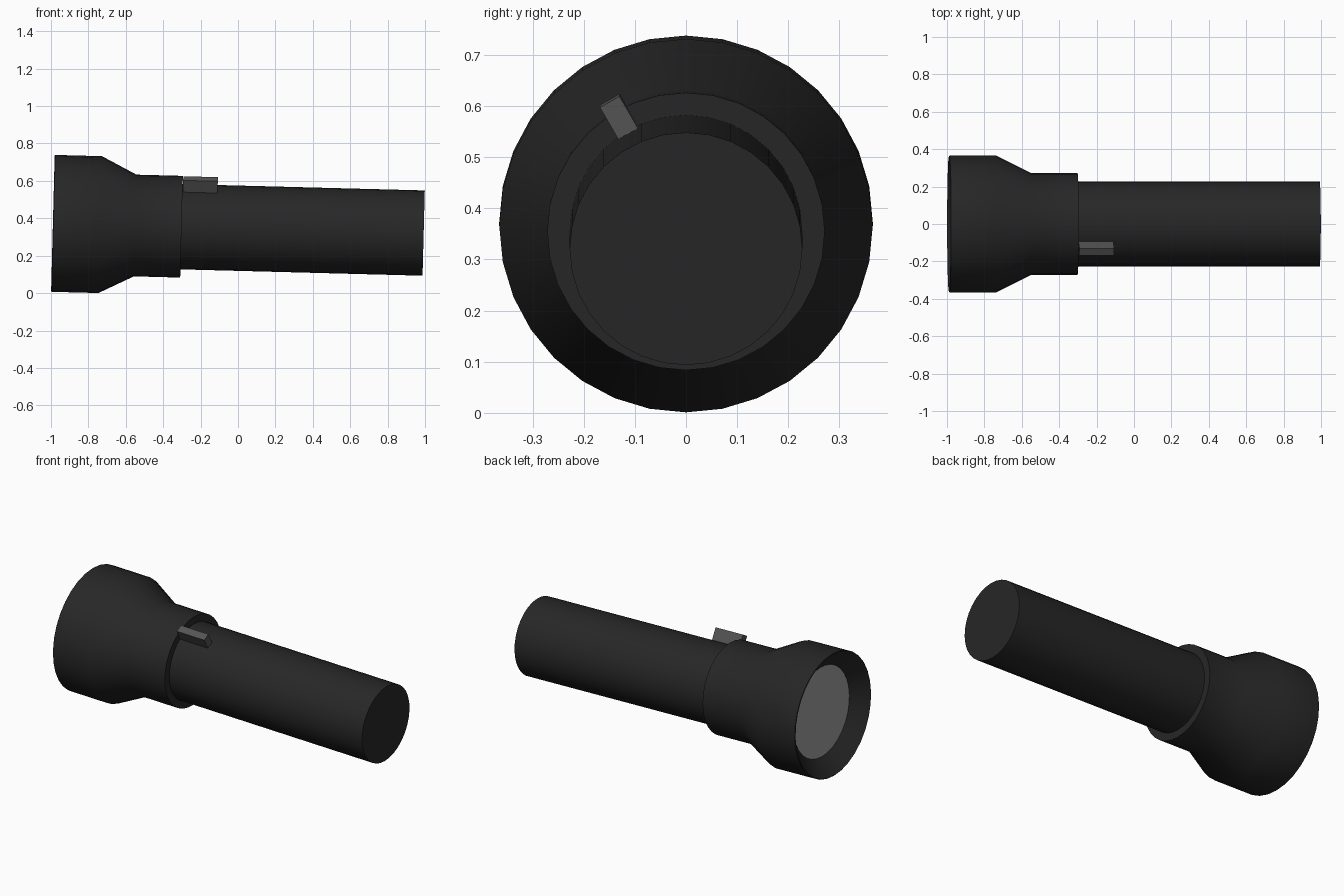
import bpy, bmesh, math
from mathutils import Matrix

if "Cube" in bpy.data.objects:
    bpy.data.objects.remove(bpy.data.objects["Cube"])

SIDES = 32
# the whole torch rests on its head rim, so its axis dips slightly towards +x
TILT = Matrix.Translation((0, 0, 0.347)) @ Matrix.Rotation(math.radians(1.5), 4, 'Y')


def material(name, value):
    m = bpy.data.materials.new(name)
    m.diffuse_color = (value, value, value, 1)
    m.use_nodes = True
    m.node_tree.nodes["Principled BSDF"].inputs["Base Color"].default_value = m.diffuse_color
    return m


def finish(name, bm, mat, angle):
    bmesh.ops.recalc_face_normals(bm, faces=bm.faces)
    mesh = bpy.data.meshes.new(name)
    bm.to_mesh(mesh)
    bm.free()
    mesh.transform(TILT)
    mesh.materials.append(mat)
    ob = bpy.data.objects.new(name, mesh)
    bpy.context.collection.objects.link(ob)
    bpy.ops.object.select_all(action='DESELECT')
    ob.select_set(True)
    bpy.context.view_layer.objects.active = ob
    bpy.ops.object.shade_smooth_by_angle(angle=math.radians(angle))
    return ob


def lathe(name, profile, mat, cap_end=False):
    """Turn (x, radius) points around the x axis."""
    bm = bmesh.new()
    rings = []
    for x, r in profile:
        rings.append([bm.verts.new((x, r * math.sin(a), r * math.cos(a)))
                      for a in (2 * math.pi * i / SIDES for i in range(SIDES))])
    for a, b in zip(rings, rings[1:]):
        for i in range(SIDES):
            j = (i + 1) % SIDES
            bm.faces.new((a[i], a[j], b[j], b[i]))
    if cap_end:
        bm.faces.new(rings[-1])
    return finish(name, bm, mat, 40)


black = material("black_plastic", 0.02)
grey = material("switch_grey", 0.09)
glass = material("lens_grey", 0.35)

# body: reflector cone, head, neck and barrel in one turned profile
lathe("body", [(-0.91, 0.268), (-0.99, 0.362), (-0.987, 0.366), (-0.737, 0.366),
               (-0.55, 0.272), (-0.302, 0.272), (-0.302, 0.228), (0.993, 0.228)],
      black, cap_end=True)

# lens: disc recessed in the head
bm = bmesh.new()
bmesh.ops.create_circle(bm, cap_ends=True, segments=SIDES, radius=0.268,
                        matrix=Matrix.Translation((-0.91, 0, 0)) @ Matrix.Rotation(-math.pi / 2, 4, 'Y'))
lens = finish("lens", bm, glass, 40)
if lens.data.polygons[0].normal.x > 0:
    lens.data.flip_normals()

# switch: small block set radially on the barrel
bm = bmesh.new()
bmesh.ops.create_cube(bm, size=1, matrix=Matrix.Rotation(math.radians(30), 4, 'X')
                      @ Matrix.Translation((-0.207, 0, 0.257))
                      @ Matrix.Diagonal((0.185, 0.044, 0.084, 1)))
finish("switch", bm, grey, 30)
